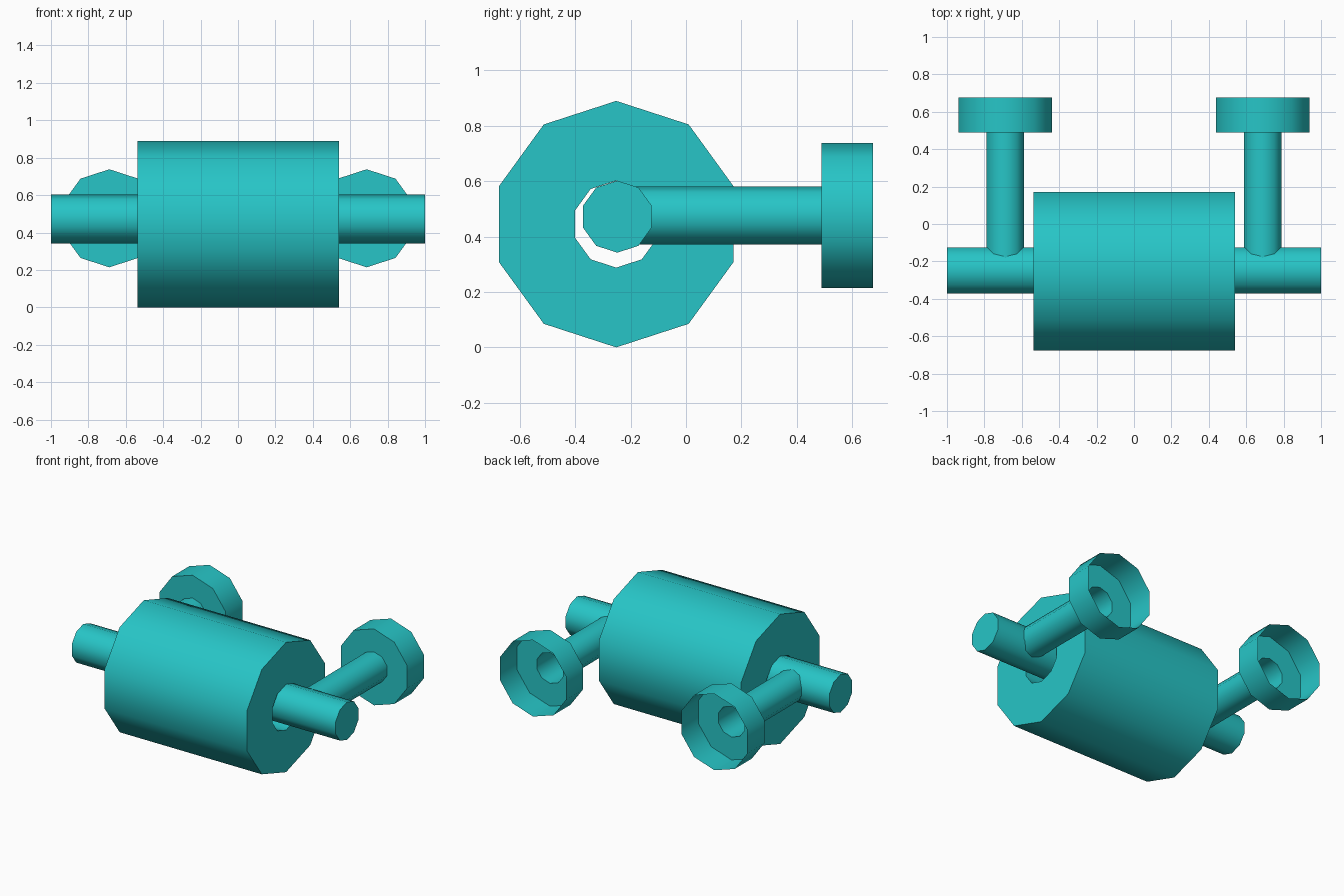
import bpy
import bmesh
from math import cos, sin, pi, radians

SIDES = 10

cube = bpy.data.objects.get("Cube")
if cube:
    bpy.data.objects.remove(cube, do_unlink=True)

teal = bpy.data.materials.new("teal")
teal.use_nodes = True
colour = (0.02, 0.56, 0.57, 1.0)
teal.diffuse_color = colour
teal.node_tree.nodes["Principled BSDF"].inputs["Base Color"].default_value = colour


def turned_part(name, axis, centre, profile, loop=False, caps=False):
    """Sweep a (radius, position) profile round the x or y axis."""
    bm = bmesh.new()
    a, z = centre
    rings = []
    for radius, t in profile:
        ring = []
        for i in range(SIDES):
            angle = pi / 2 + 2 * pi * i / SIDES
            u, w = radius * cos(angle), z + radius * sin(angle)
            ring.append(bm.verts.new((t, a + u, w) if axis == "x" else (a - u, t, w)))
        rings.append(ring)
    pairs = list(zip(rings, rings[1:]))
    if loop:
        pairs.append((rings[-1], rings[0]))
    for r0, r1 in pairs:
        for i in range(SIDES):
            j = (i + 1) % SIDES
            bm.faces.new((r0[i], r0[j], r1[j], r1[i]))
    if caps:
        bm.faces.new(rings[0][::-1])
        bm.faces.new(rings[-1])
    mesh = bpy.data.meshes.new(name)
    bm.to_mesh(mesh)
    bm.free()
    mesh.materials.append(teal)
    obj = bpy.data.objects.new(name, mesh)
    bpy.context.collection.objects.link(obj)
    bpy.ops.object.select_all(action="DESELECT")
    obj.select_set(True)
    bpy.context.view_layer.objects.active = obj
    bpy.ops.object.shade_smooth_by_angle(angle=radians(45))
    return obj


# Hollow roller drum with a bore through it
turned_part("roller", "x", (-0.252, 0.445),
            [(0.445, -0.538), (0.445, 0.541), (0.157, 0.541), (0.157, -0.538)],
            loop=True)

# Solid axle lying loosely in the bore
turned_part("axle", "x", (-0.248, 0.472), [(0.13, -1), (0.13, 1)], caps=True)

# Tubular handles, each flaring into an open thin-walled cup at the back
for side, sign in (("left", 1), ("right", -1)):
    turned_part(side + "_handle", "y", (sign * 0.688, 0.476),
                [(0.105, -0.25), (0.105, 0.49), (0.262, 0.49), (0.262, 0.675)])
